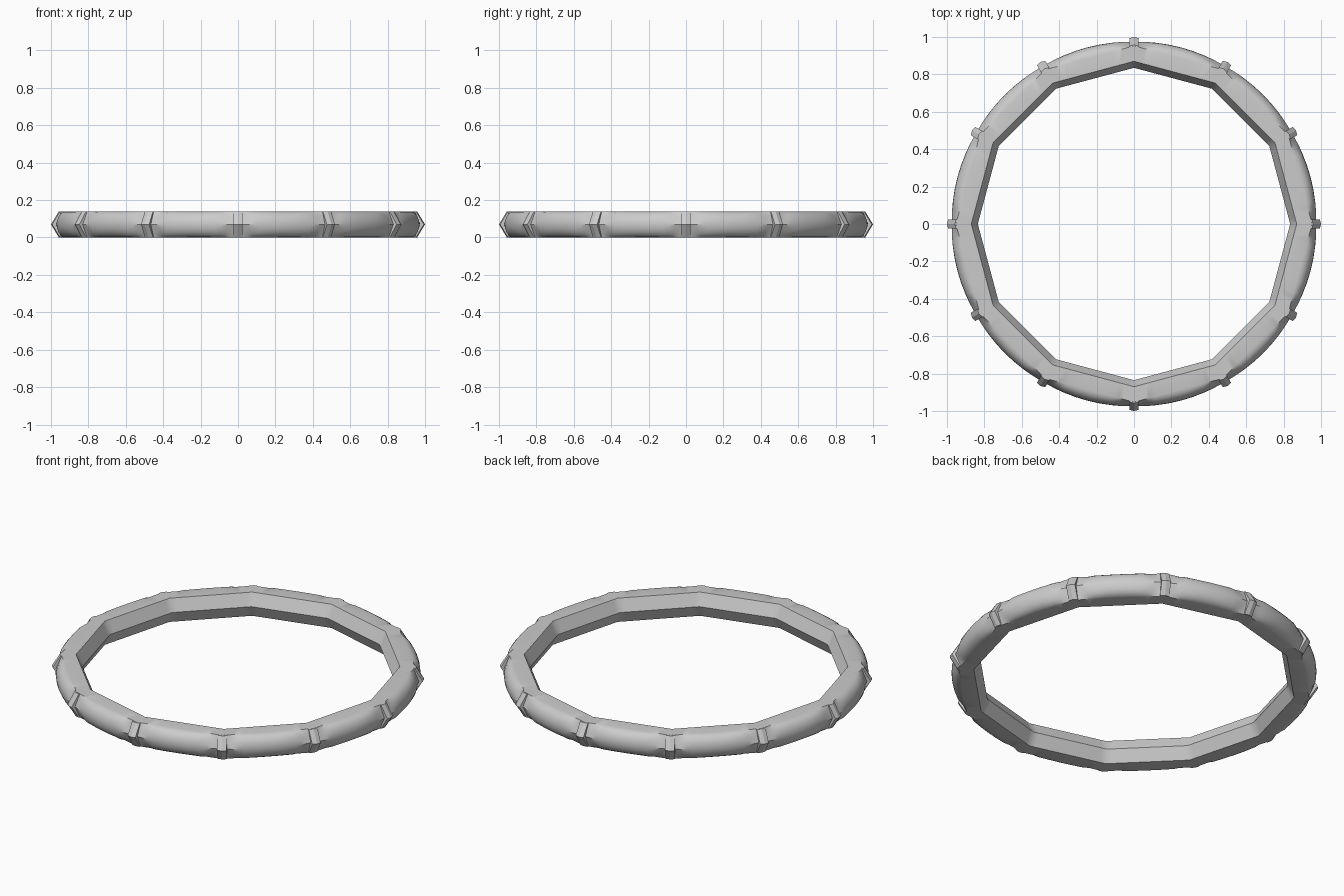
import bpy, bmesh
from math import sin, cos, pi, radians, degrees

if "Cube" in bpy.data.objects:
    bpy.data.objects.remove(bpy.data.objects["Cube"])

SIDES = 12
HALF = pi / SIDES          # half of one segment's angle
H = 0.07                   # half height


def loft(name, sections, closed, smooth):
    """Join equal-length loops of points into a tube."""
    bm = bmesh.new()
    rows = [[bm.verts.new(p) for p in s] for s in sections]
    n = len(rows[0])
    for i in range(len(rows) if closed else len(rows) - 1):
        a, b = rows[i], rows[(i + 1) % len(rows)]
        for j in range(n):
            k = (j + 1) % n
            bm.faces.new((a[j], b[j], b[k], a[k]))
    if not closed:
        bm.faces.new(rows[0])
        bm.faces.new(rows[-1])
    bmesh.ops.recalc_face_normals(bm, faces=bm.faces)
    me = bpy.data.meshes.new(name)
    bm.to_mesh(me)
    bm.free()
    ob = bpy.data.objects.new(name, me)
    bpy.context.collection.objects.link(ob)
    if smooth:
        bpy.context.view_layer.objects.active = ob
        ob.select_set(True)
        bpy.ops.object.shade_smooth_by_angle(angle=radians(28))
        ob.select_set(False)
    return ob


# Ring: straight twelve-sided inner faces, outer side swelling into a round bulge
def ring_section(theta, from_mid):
    chord = cos(HALF) / cos(from_mid)
    top = 0.952 * chord
    tip = 0.974 + 0.003 * cos(from_mid * 6)
    edge = degrees(HALF - abs(from_mid))
    w = max(0.0, min(1.0, (edge - 2) / 5))
    prof = [(0.87 * chord, 2 * H), (0.835 * chord, H), (0.87 * chord, 0)]
    for i in range(11):
        s = -1 + i / 5
        a = s * pi / 2
        r = (1 - w) * (1 - abs(s)) + w * cos(a)
        z = (1 - w) * s + w * sin(a)
        prof.append((top + (tip - top) * r, H + H * z))
    return [(r * cos(theta), r * sin(theta), z) for r, z in prof]


steps = [-15, -13, -11.5, -10, -8, -4, 0, 4, 8, 10, 11.5, 13]
sections = []
for k in range(SIDES):
    mid = (2 * k + 1) * HALF
    for d in steps:
        sections.append(ring_section(mid + radians(d), radians(d)))
loft("ring", sections, True, True)

# Bands: small mitred collars wrapped over the outer side of each corner
for k in range(SIDES):
    t = 2 * k * HALF
    secs = []
    for side in (-0.025, 0, 0.025):
        drop = abs(side) * sin(HALF)
        sec = []
        for r, z in [(0.93, 0.1395), (0.958, 0.1395), (1.0, H),
                     (0.958, 0.0005), (0.93, 0.0005)]:
            r -= drop
            sec.append((r * cos(t) - side * sin(t), r * sin(t) + side * cos(t), z))
        secs.append(sec)
    loft(f"band_{k + 1}", secs, False, False)
